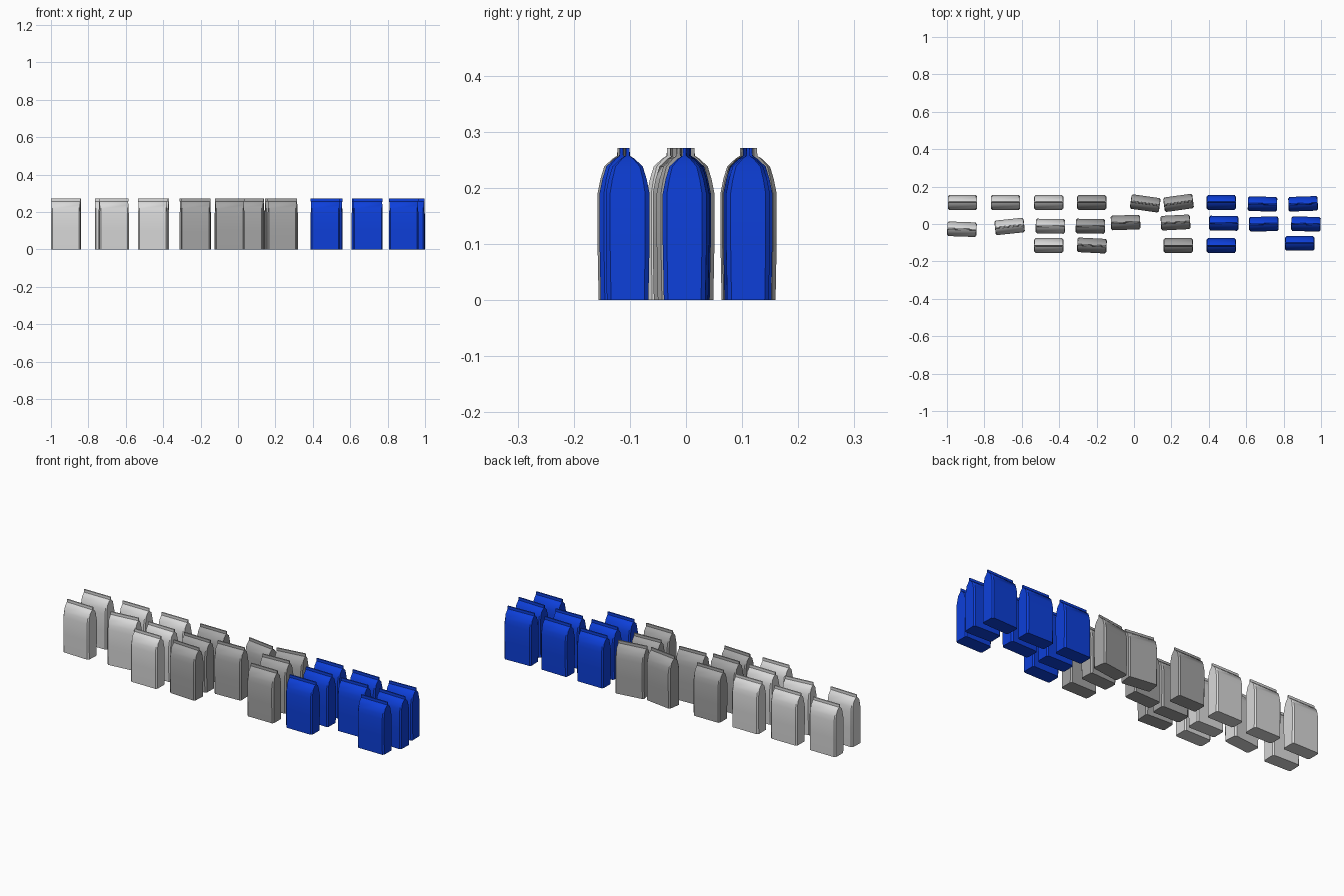
import bpy
import bmesh
from math import radians

cube = bpy.data.objects.get("Cube")
if cube:
    bpy.data.objects.remove(cube, do_unlink=True)


def make_material(name, colour):
    mat = bpy.data.materials.new(name)
    mat.use_nodes = True
    mat.diffuse_color = colour
    mat.node_tree.nodes["Principled BSDF"].inputs["Base Color"].default_value = colour
    return mat


# Half side profile (half depth, height): body, shoulder, sealed top fin
PROFILE = [(0.037, 0), (0.039, 0.1), (0.039, 0.19), (0.034, 0.215), (0.027, 0.238),
           (0.012, 0.252), (0.004, 0.257), (0.0035, 0.271)]
HALF_WIDTH = 0.0785
# Cross stations: (fraction of half width, depth scale) give chamfered corners
STATIONS = [(-1, 0.8), (-0.91, 1), (0.91, 1), (1, 0.8)]


def bag_mesh(name, mat):
    """Pouch lofted across its width, with flat gusset ends."""
    loop = [(-y, z) for y, z in PROFILE] + [(y, z) for y, z in reversed(PROFILE)]
    bm = bmesh.new()
    rings = []
    for fx, scale in STATIONS:
        ring = []
        for y, z in loop:
            # the shoulders of the gusset ends pull in slightly
            pull = 0.98 if 0.2 < z < 0.254 and abs(fx) == 1 else 1
            ring.append(bm.verts.new((fx * HALF_WIDTH * pull, y * scale, z)))
        rings.append(ring)
    n = len(loop)
    for a, b in zip(rings, rings[1:]):
        for i in range(n):
            j = (i + 1) % n
            bm.faces.new((a[i], a[j], b[j], b[i]))
    # Gusset ends as strips between the front and back edges
    for ring in (rings[0], rings[-1]):
        for i in range(n // 2 - 1):
            bm.faces.new((ring[i], ring[i + 1], ring[n - 2 - i], ring[n - 1 - i]))
    bmesh.ops.recalc_face_normals(bm, faces=bm.faces)
    mesh = bpy.data.meshes.new(name)
    bm.to_mesh(mesh)
    bm.free()
    mesh.materials.append(mat)
    return mesh


# Bag groups: (x, y, turn in degrees)
GROUPS = {
    "light_bag": ((0.69, 0.69, 0.69, 1), [
        (-0.917, 0.115, 0), (-0.687, 0.115, 0), (-0.456, 0.115, 0),
        (-0.92, -0.028, -2), (-0.665, -0.013, 6), (-0.447, -0.012, -1),
        (-0.456, -0.115, 0)]),
    "grey_bag": ((0.37, 0.37, 0.37, 1), [
        (-0.226, 0.115, 0), (0.06, 0.11, -8), (0.238, 0.113, 8),
        (-0.233, -0.012, -1), (-0.045, 0.008, 2), (0.222, 0.008, 3),
        (-0.225, -0.115, -3), (0.237, -0.115, 0)]),
    "blue_bag": ((0.004, 0.05, 0.7, 1), [
        (0.467, 0.115, 0), (0.687, 0.107, -1), (0.904, 0.108, 2),
        (0.48, 0.004, -1), (0.694, 0, 1), (0.919, 0, -2),
        (0.467, -0.115, 0), (0.886, -0.104, 0)]),
}

bags = []
for name, (colour, places) in GROUPS.items():
    mesh = bag_mesh(name, make_material(name.replace("_bag", " foil"), colour))
    for i, (x, y, turn) in enumerate(places, 1):
        bag = bpy.data.objects.new(f"{name}_{i}", mesh)
        bag.location = (x, y, 0)
        bag.rotation_euler.z = radians(turn)
        bpy.context.collection.objects.link(bag)
        bags.append(bag)
    # Soft panels, crisp folds
    mesh.shade_smooth()
    mesh.set_sharp_from_angle(angle=radians(32))
